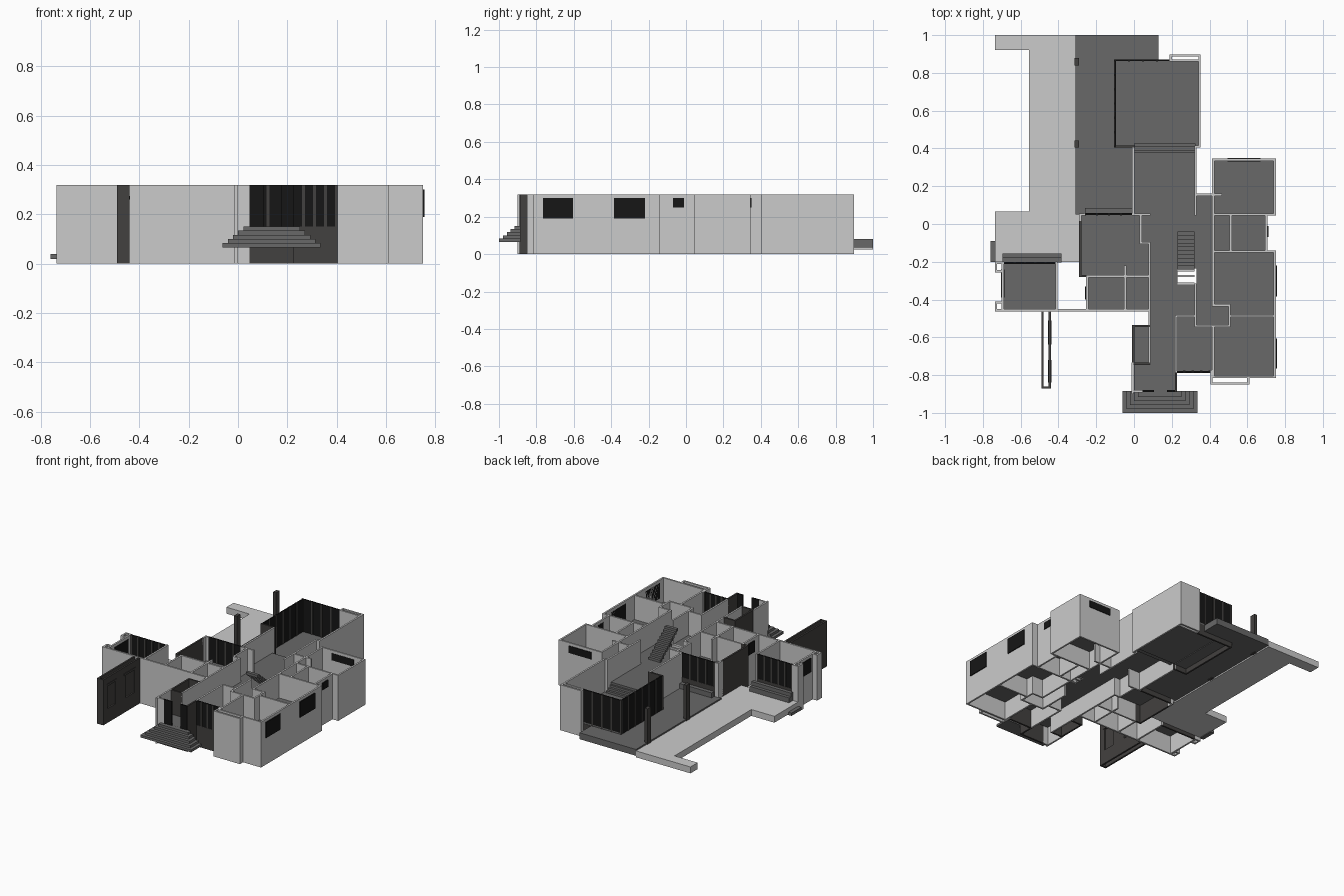
import bpy

H, F, T = 0.32, 0.15, 0.012      # wall height, main floor level, wall thickness


def material(name, c):
    m = bpy.data.materials.new(name)
    m.diffuse_color = (*c, 1)
    return m


FLOOR = material("floor_grey", (0.14, 0.14, 0.14))
DARK = material("dark_cladding", (0.055, 0.052, 0.05))
GLASS = material("black_glass", (0.008, 0.008, 0.008))


def box(name, x0, x1, y0, y1, z0, z1, mat=None):
    v = [(x, y, z) for x in (x0, x1) for y in (y0, y1) for z in (z0, z1)]
    f = [(0, 1, 3, 2), (4, 6, 7, 5), (0, 4, 5, 1), (2, 3, 7, 6), (0, 2, 6, 4), (1, 5, 7, 3)]
    me = bpy.data.meshes.new(name)
    me.from_pydata(v, [], f)
    ob = bpy.data.objects.new(name, me)
    bpy.context.collection.objects.link(ob)
    if mat:
        me.materials.append(mat)
    return ob


def wall(name, x0, y0, x1, y1, mat=None, z0=0, z1=H, t=T):
    """Wall along a centre line parallel to an axis."""
    h = t / 2
    box(name, min(x0, x1) - h, max(x0, x1) + h, min(y0, y1) - h, max(y0, y1) + h, z0, z1, mat)


def walls(name, segs, mat=None):
    for s in segs:
        wall(name, *s, mat)


def glazing(name, x0, y0, x1, y1, z0, n):
    """Dark base, black panes and slim mullions."""
    wall(name + "_base", x0, y0, x1, y1, DARK, 0, z0)
    wall(name + "_panes", x0, y0, x1, y1, GLASS, z0, H, 0.008)
    for i in range(n + 1):
        x, y = x0 + (x1 - x0) * i / n, y0 + (y1 - y0) * i / n
        wall(name + "_mullion", x, y, x, y, DARK, z0, H, 0.012)


# floors of every room
for n, r in {
    "dining": (0, .33, .05, .38), "back_bedroom": (.42, .75, .05, .34),
    "bath": (.42, .70, -.14, .05), "bedroom": (.42, .75, -.485, -.14),
    "front_bedroom": (.42, .75, -.81, -.485), "study": (.22, .42, -.78, -.485),
    "corridor": (.33, .42, -.54, .155), "kitchen": (-.285, .08, -.275, .055),
    "utility": (-.245, .08, -.455, -.275), "hall": (.08, .23, -.74, .05),
    "stair_hall": (.23, .33, -.235, .05), "rear_stair_hall": (.23, .33, -.485, -.32),
    "entry": (0, .225, -.885, -.74), "closet": (0, .08, -.74, -.54),
    "west_room": (-.69, -.41, -.455, -.205),
}.items():
    box(n + "_floor", *r, F - .02, F, FLOOR)
box("living_floor", -.10, .345, .41, .87, .04, .09, FLOOR)

# living room: solid east side, glazed west and north, hollow chimney
walls("living_wall", [(.347, .41, .347, .89), (.325, .41, .347, .41)])
walls("chimney_wall", [(.195, .892, .347, .892), (.195, .865, .195, .892), (.195, .865, .347, .865)])
glazing("living_west", -.10, .41, -.10, .866, .08, 6)
glazing("living_north", -.10, .866, .195, .866, .08, 4)
wall("living_south_wall", -.10, .41, 0, .41, DARK)
for i in range(3):
    box("living_step", 0, .325, .37, .425 - i * .016, .05, .105 + i * .015, FLOOR)

# dining room
walls("dining_wall", [(-.004, .05, -.004, .41), (.325, .155, .325, .41)])

# bedroom wing
walls("bedroom_wall", [
    (.42, .34, .745, .34), (.745, .05, .745, .34), (.42, .05, .42, .34),
    (.42, .05, .745, .05), (.70, -.14, .70, .05), (.512, -.14, .512, .05),
    (.42, -.145, .745, -.145), (.745, -.81, .745, -.145), (.51, -.487, .745, -.487),
    (.42, -.81, .745, -.81), (.42, -.81, .42, -.545)])
walls("corridor_wall", [
    (.42, -.43, .42, .05), (.42, -.43, .505, -.43), (.505, -.54, .505, -.43),
    (.325, -.54, .505, -.54), (.325, -.54, .325, -.32), (.325, .05, .325, .155),
    (.325, .155, .46, .155)])
walls("front_recess_wall", [(.41, -.845, .605, -.845), (.41, -.845, .41, -.78), (.605, -.845, .605, -.81)])

# study and entry
walls("study_wall", [(.222, -.78, .222, -.487), (.222, -.487, .325, -.487)])
glazing("study_front", .222, -.782, .40, -.782, F, 4)
wall("entry_east_wall", .222, -.88, .222, -.785, DARK)
walls("entry_wall", [(-.008, -.895, -.008, -.74), (-.008, -.885, .04, -.885)])
wall("entry_base", .04, -.885, .222, -.885, DARK, 0, F)
for a, b in ((.045, .10), (.18, .222)):
    wall("entry_sidelight", a, -.885, b, -.885, GLASS, F, H, .01)
walls("closet_wall", [(-.004, -.74, -.004, -.54), (-.004, -.54, .08, -.54), (-.004, -.74, .08, -.74)], DARK)
wall("hall_west_wall", .082, -.74, .082, -.10)

# kitchen and utility rooms
walls("kitchen_wall", [(-.245, -.277, .082, -.277), (.036, -.10, .082, -.10),
                       (.036, -.10, .036, .05), (0, .05, .082, .05)])
walls("kitchen_dark_wall", [(-.285, -.275, -.285, .01), (-.285, -.275, -.245, -.275)], DARK)
walls("kitchen_pier", [(-.285, .01, -.285, .05), (-.285, .05, -.265, .05)])
glazing("kitchen_north", -.26, .052, -.005, .052, F, 4)
box("kitchen_step", -.26, -.01, .055, .085, .08, .115, FLOOR)
walls("utility_wall", [(-.247, -.455, -.247, -.277), (-.047, -.455, -.047, -.225),
                       (-.41, -.457, .082, -.457)])

# west room with hollow side bays
walls("west_room_wall", [
    (-.41, -.457, -.41, -.205), (-.73, -.457, -.41, -.457), (-.695, -.457, -.695, -.205),
    (-.73, -.205, -.695, -.205), (-.73, -.25, -.695, -.25), (-.73, -.415, -.695, -.415),
    (-.73, -.25, -.73, -.205), (-.73, -.457, -.73, -.415)])
glazing("west_room_north", -.685, -.207, -.415, -.207, F, 5)
for i in range(2):
    box("west_room_step", -.695, -.385, -.205, -.155 - i * .022, .06, .105 + i * .025, FLOOR)
box("side_step", -.76, -.73, -.2, -.09, .02, .04, FLOOR)

# freestanding hollow garden wall with two openings on its east face
X0, X1, Y0, Y1 = -.484, -.446, -.866, -.465
walls("garden_wall", [(X0, Y0, X0, Y1), (X0, Y0, X1, Y0)], DARK)
for a, b in ((Y0, -.83), (-.73, -.63), (-.52, Y1)):
    wall("garden_wall_pier", X1, a, X1, b, DARK)
for a, b in ((-.83, -.73), (-.63, -.52)):
    wall("garden_wall_sill", X1, a, X1, b, DARK, 0, .10)
    wall("garden_wall_head", X1, a, X1, b, DARK, .27, H)
    wall("garden_wall_frame", X1, a, X1, b, DARK, .26, .275, .018)

# windows as panes slightly proud of the walls
for y0, y1, x, z in ((-.765, -.605, .748, .19), (-.385, -.22, .748, .19), (-.07, -.01, .702, .25),
                     (-.40, -.33, -.25, .22), (-.39, -.24, -.695, .2)):
    box("side_window", x - .009, x + .009, y0, y1, z, .30, GLASS)
box("back_window", .495, .67, .332, .35, .25, .30, GLASS)

# indoor staircase rising to the front
N = 10
for i in range(N):
    y = -.04 - i * .02
    z = F + (i + 1) * (H - F - .005) / N
    box("stair_tread", .23, .32, y - .022, y, z - .018, z, FLOOR)
for y in (-.245, -.275, -.315):
    box("stair_landing_beam", .23, .32, y - .006, y + .006, F - .02, F)

# front steps, stepped on three sides
for i in range(5):
    d = i * .021
    box("front_step", -.062 + d, .335 - d, -1 + d, -.885, .066 + i * .017, .083 + i * .017, FLOOR)

# terrace, posts and pale path
box("terrace", -.31, .13, .87, 1, .035, .08, FLOOR)
box("terrace_side", -.31, 0, .05, .87, .035, .08, FLOOR)
for y in (.405, .84):
    box("terrace_post", -.315, -.292, y, y + .038, .03, H, DARK)
box("path", -.555, -.31, -.2, 1, .025, .07)
box("path_back_arm", -.735, -.555, .92, 1, .025, .07)
box("path_side", -.735, -.555, -.2, .065, .025, .07)
box("path_end", -.31, -.292, -.2, .05, .025, .07)
